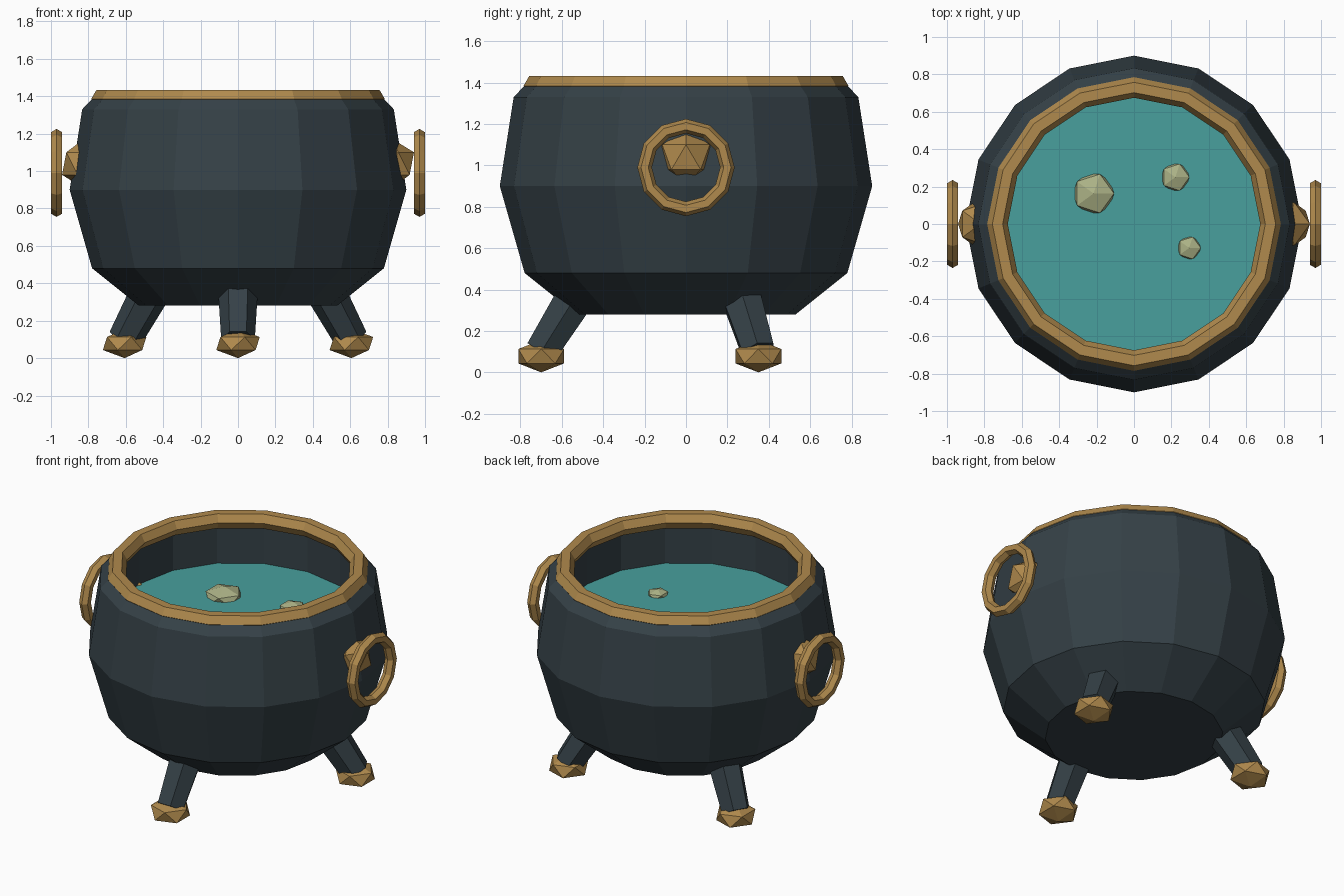
import bpy, bmesh, math
from mathutils import Vector

if "Cube" in bpy.data.objects:
    bpy.data.objects.remove(bpy.data.objects["Cube"])


def material(name, rgb):
    """Flat material from 0-255 sRGB values."""
    m = bpy.data.materials.new(name)
    lin = [((c / 255 + 0.055) / 1.055) ** 2.4 for c in rgb]
    m.diffuse_color = (*lin, 1)
    m.use_nodes = True
    m.node_tree.nodes["Principled BSDF"].inputs["Base Color"].default_value = m.diffuse_color
    return m


IRON = material("dark iron", (53, 65, 71))
BRASS = material("brass", (176, 138, 77))
BREW = material("teal brew", (72, 160, 157))
FOAM = material("pale green foam", (172, 178, 134))


def finish(name, mat):
    ob = bpy.context.object
    ob.name = name
    ob.data.materials.append(mat)
    return ob


def lathe(name, profile, mat, sides=16):
    """Revolve (radius, z) points; the first and last rings are capped."""
    bm = bmesh.new()
    rings = []
    for r, z in profile:
        angles = [2 * math.pi * i / sides for i in range(sides)]
        rings.append([bm.verts.new((r * math.cos(a), r * math.sin(a), z)) for a in angles])
    for lo, hi in zip(rings, rings[1:]):
        for i in range(sides):
            j = (i + 1) % sides
            bm.faces.new((lo[i], lo[j], hi[j], hi[i]))
    bm.faces.new(rings[0][::-1])
    bm.faces.new(rings[-1])
    bmesh.ops.recalc_face_normals(bm, faces=bm.faces)
    me = bpy.data.meshes.new(name)
    bm.to_mesh(me)
    bm.free()
    ob = bpy.data.objects.new(name, me)
    bpy.context.collection.objects.link(ob)
    me.materials.append(mat)
    return ob


def nugget(name, loc, radius, squash, mat):
    """Twenty-sided lump, flattened in z."""
    bpy.ops.mesh.primitive_ico_sphere_add(subdivisions=1, radius=radius, location=loc)
    bpy.context.object.scale.z = squash
    return finish(name, mat)


def ring(name, loc, major, minor, sides, mat, rot=(0, 0, 0)):
    bpy.ops.mesh.primitive_torus_add(location=loc, rotation=rot, major_radius=major,
                                     minor_radius=minor, major_segments=sides,
                                     minor_segments=6)
    return finish(name, mat)


# Pot: outer wall, lip, inner wall and inner floor
lathe("pot", [(0.53, 0.28), (0.78, 0.48), (0.90, 0.90), (0.833, 1.33), (0.783, 1.383),
              (0.72, 1.383), (0.72, 1.0)], IRON)
ring("rim", (0, 0, 1.385), 0.73, 0.055, 16, BRASS)

# Liquid surface with floating bubbles
lathe("brew", [(0.725, 1.05), (0.725, 1.10)], BREW)
for x, y, r in [(-0.216, 0.163, 0.122), (0.221, 0.25, 0.084), (0.295, -0.128, 0.069)]:
    nugget("bubble", (x, y, 1.10), r, 0.5, FOAM)

# Side handles: mounting knob and hanging ring
for s in (-1, 1):
    nugget("handle_knob", (s * 0.82, 0, 1.04), 0.135, 1, BRASS)
    ring("handle_ring", (s * 0.97, 0, 0.99), 0.20, 0.035, 12, BRASS, (0, math.pi / 2, 0))

# Three splayed legs with brass feet
for deg in (-90, 30, 150):
    a = math.radians(deg)
    out = Vector((math.cos(a), math.sin(a), 0))
    foot = out * 0.70 + Vector((0, 0, 0.10))
    top = out * 0.45 + Vector((0, 0, 0.50))
    axis = top - foot
    bpy.ops.mesh.primitive_cone_add(vertices=6, radius1=0.09, radius2=0.115,
                                    depth=axis.length, location=(foot + top) / 2,
                                    rotation=(0, -math.atan2(0.25, 0.40), a))
    finish("leg", IRON)
    nugget("foot", out * 0.70 + Vector((0, 0, 0.078)), 0.13, 0.6, BRASS)
